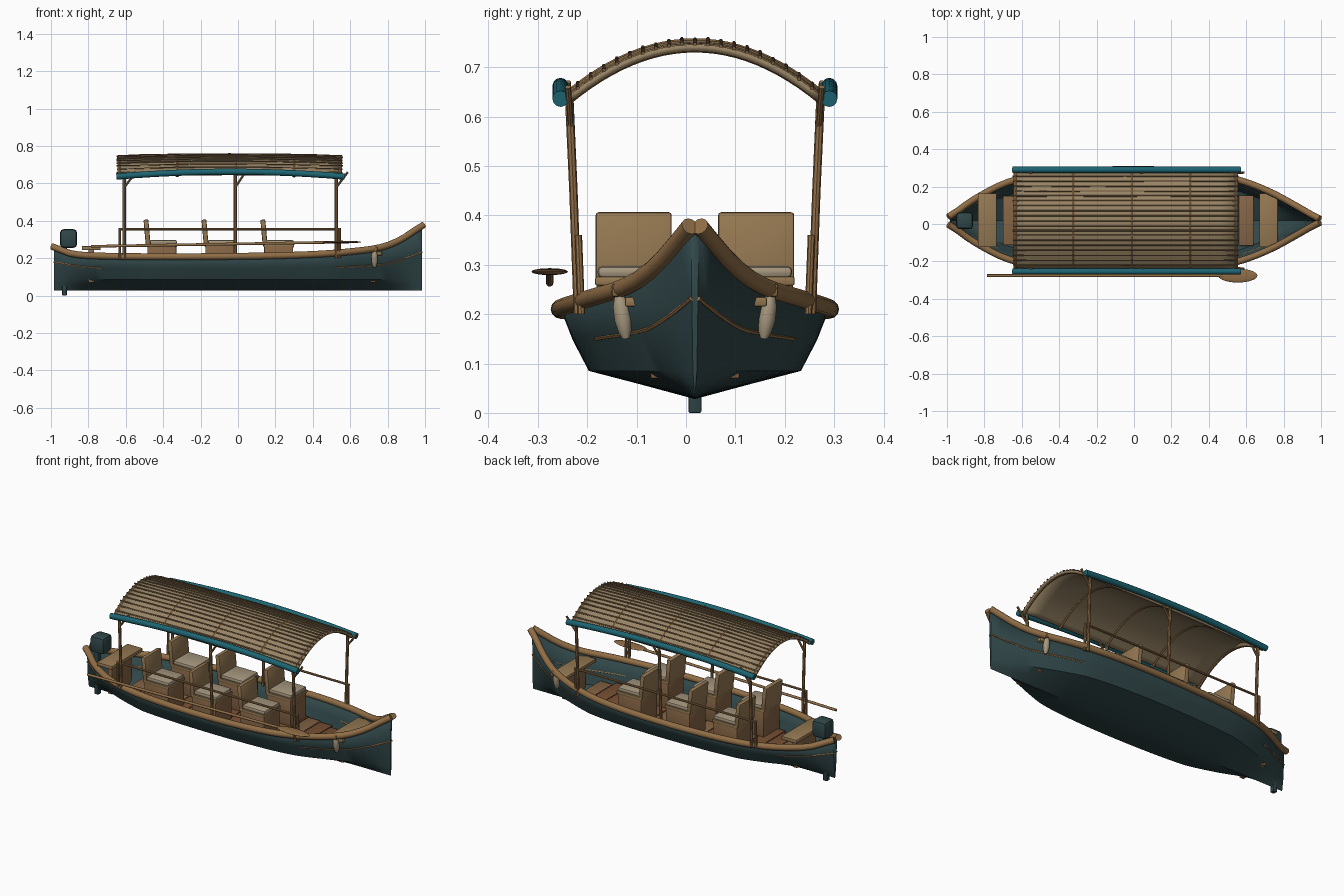
import bpy, bmesh, math, random
from mathutils import Vector, Matrix

if "Cube" in bpy.data.objects:
    bpy.data.objects.remove(bpy.data.objects["Cube"])

random.seed(4)
CY = 0.018  # boat centreline

def material(name, rgb):
    m = bpy.data.materials.new(name)
    m.diffuse_color = (*rgb, 1)
    m.use_nodes = True
    m.node_tree.nodes["Principled BSDF"].inputs["Base Color"].default_value = m.diffuse_color
    return m

HULL = material("dark_hull", (.03, .062, .066))
WOOD = material("wood", (.28, .155, .062))
SEAT = material("seat_wood", (.30, .19, .085))
BOX = material("box_wood", (.24, .13, .06))
PAD = material("cushion", (.38, .31, .21))
THATCH = material("thatch", (.31, .23, .13))
SLAT = material("slat", (.17, .105, .05))
TEAL = material("teal", (.012, .13, .17))
FLOOR = material("floor", (.20, .085, .035))

def finish(name, bm, mat, smooth=True, angle=40):
    bmesh.ops.recalc_face_normals(bm, faces=bm.faces[:])
    me = bpy.data.meshes.new(name)
    bm.to_mesh(me)
    bm.free()
    ob = bpy.data.objects.new(name, me)
    bpy.context.collection.objects.link(ob)
    ob.location.y = CY
    me.materials.append(mat)
    if smooth:
        bpy.ops.object.select_all(action='DESELECT')
        ob.select_set(True)
        bpy.context.view_layer.objects.active = ob
        bpy.ops.object.shade_smooth_by_angle(angle=math.radians(angle))
    return ob

def tube(name, pts, r, mat, sides=10):
    """Round bar swept along points; r may be a list of radii."""
    pts = [Vector(p) for p in pts]
    n = len(pts)
    rad = r if isinstance(r, list) else [r] * n
    d = pts[-1] - pts[0]
    ref = Vector((1, 0, 0)) if abs(d.x) < .7 * d.length else Vector((0, 0, 1))
    bm = bmesh.new()
    rings = []
    for i, p in enumerate(pts):
        t = (pts[min(i + 1, n - 1)] - pts[max(i - 1, 0)]).normalized()
        u = t.cross(ref).normalized()
        v = t.cross(u)
        rings.append([bm.verts.new(p + rad[i] * (u * math.cos(a) + v * math.sin(a)))
                      for a in (2 * math.pi * k / sides for k in range(sides))])
    for a, b in zip(rings, rings[1:]):
        for k in range(sides):
            bm.faces.new((a[k], a[(k + 1) % sides], b[(k + 1) % sides], b[k]))
    bm.faces.new(rings[0])
    bm.faces.new(rings[-1])
    return finish(name, bm, mat)

def box(name, lo, hi, mat, bevel=.006, tilt=0):
    lo, hi = Vector(lo), Vector(hi)
    bm = bmesh.new()
    bmesh.ops.create_cube(bm, size=1)
    bmesh.ops.scale(bm, vec=hi - lo, verts=bm.verts)
    if bevel:
        bmesh.ops.bevel(bm, geom=bm.edges[:], offset=bevel, segments=2, affect='EDGES', profile=.5)
    bmesh.ops.rotate(bm, cent=(0, 0, 0), matrix=Matrix.Rotation(tilt, 3, 'Y'), verts=bm.verts)
    bmesh.ops.translate(bm, vec=(lo + hi) / 2, verts=bm.verts)
    return finish(name, bm, mat)

def interp(table, x):
    """Smooth Catmull-style interpolation through (x, value) pairs."""
    x = max(table[0][0], min(table[-1][0], x))
    i = next(k for k in range(len(table) - 1) if x <= table[k + 1][0])
    slope = lambda a, b: (table[b][1] - table[a][1]) / (table[b][0] - table[a][0])
    last = len(table) - 1
    m0, m1 = slope(max(i - 1, 0), i + 1), slope(i, min(i + 2, last))
    (x0, y0), (x1, y1) = table[i], table[i + 1]
    h = x1 - x0
    t = (x - x0) / h
    return ((2*t**3 - 3*t*t + 1) * y0 + (t**3 - 2*t*t + t) * h * m0
            + (3*t*t - 2*t**3) * y1 + (t**3 - t*t) * h * m1)

BEAM = [(-.985, .018), (-.85, .115), (-.66, .208), (-.4, .255), (0, .272), (.35, .256),
        (.56, .215), (.72, .155), (.87, .075), (.985, .008)]
SHEER = [(-.985, .262), (-.9, .226), (-.8, .214), (-.5, .208), (0, .21), (.4, .22),
         (.65, .24), (.78, .262), (.88, .305), (.985, .378)]
beam = lambda x: interp(BEAM, x)
sheer = lambda x: interp(SHEER, x)
def chine(x):
    return beam(x) * (.79 - .3 * max(0, abs(x) - .5) / .5)
def side_y(x, z):
    f = (z - .085) / (sheer(x) - .085)
    return chine(x) + f * (beam(x) - chine(x))

# hull: lofted V sections, open on top
N = 44
XS = [-.985 + 1.97 * i / N for i in range(N + 1)]
bm = bmesh.new()
rows = []
for x in XS:
    b, s, c = beam(x), sheer(x), chine(x)
    half = [(b, s), ((b + c) / 2 + .004 * min(1, b / .1), (s + .085) / 2), (c, .085), (c * .5, .057)]
    sec = [(-y, z) for y, z in half] + [(0, .028)] + half[::-1]
    rows.append([bm.verts.new((x, y, z)) for y, z in sec])
for a, b in zip(rows, rows[1:]):
    for k in range(8):
        bm.faces.new((a[k], a[k + 1], b[k + 1], b[k]))
bm.faces.new(rows[0])
bm.faces.new(rows[-1])
hull = finish("hull", bm, HULL, angle=35)
mod = hull.modifiers.new("thickness", 'SOLIDIFY')
mod.thickness = .006

# gunwales, rub strips, fenders
for s, side in ((-1, "near"), (1, "far")):
    ends = [-.993] + XS[1:-1] + [.993]
    tube("gunwale_" + side, [(x, s * (beam(x) + .002), sheer(x)) for x in ends], .018, WOOD, 12)
    for tag, tab in (("bow", [(.52, .15), (.78, .168), (.9, .2), (.985, .232)]),
                     ("stern", [(-.985, .178), (-.86, .158), (-.72, .148)])):
        x0, x1 = tab[0][0], tab[-1][0]
        path = [x0 + (x1 - x0) * i / 12 for i in range(13)]
        tube(f"{tag}_rub_strip_{side}",
             [(x, s * (side_y(x, interp(tab, x)) + .001), interp(tab, x)) for x in path], .005, WOOD, 6)
    fy = s * (beam(.73) + .006)
    prof = [(0, .004), (.1, .011), (.3, .0165), (.6, .0175), (.85, .013), (1, .007)]
    tube("fender_" + side, [(.73, fy - s * .014 * (t + .2), .245 - .095 * t) for t, _ in prof],
         [r for _, r in prof], PAD, 12)
    box("fender_strap_" + side, (.715, fy - .012, .235), (.745, fy + .012, .262), WOOD, .005)

# floor planks
k = 0
x = -.70
while x < .60:
    w = min(chine(x), chine(x + .08)) * .98 + .004
    box(f"floor_plank_{k}", (x, -w, .10), (x + .08, w, .116), FLOOR if k % 3 else BOX, .002)
    x += .084
    k += 1

# end benches
box("stern_bench", (-.835, -.142, .243), (-.735, .146, .265), SEAT, .005)
box("bow_bench", (.67, -.142, .215), (.77, .146, .235), SEAT, .005)
box("stern_bench_support", (-.80, -.09, .07), (-.77, .09, .245), BOX, .003)
box("bow_bench_support", (.705, -.09, .07), (.735, .09, .217), BOX, .003)

# passenger seats, three rows of two
for row, x in enumerate((-.485, -.175, .14)):
    for s, side in ((-1, "near"), (1, "far")):
        y = s * .124
        n = f"_{row}_{side}"
        box("seat_box" + n, (x, y - .075, .11), (x + .155, y + .075, .262), BOX, .004)
        box("seat_base" + n, (x - .003, y - .078, .258), (x + .16, y + .078, .276), SEAT, .004)
        box("seat_cushion" + n, (x + .012, y - .073, .274), (x + .158, y + .073, .297), PAD, .009)
        box("seat_back" + n, (x - .014, y - .077, .265), (x + .012, y + .077, .406), SEAT, .006, -.09)

# canopy shell
X0, X1 = -.645, .555
def roof(x, y, lift=0):
    u = (x - (X0 + X1) / 2) / .6
    return (x, y, .638 + .102 * (1 - (y / .252) ** 2) + .010 * (1 - u * u) + lift)
bm = bmesh.new()
grid = [[bm.verts.new(roof(X0 + 1.2 * i / 12, -.252 + .504 * j / 24)) for j in range(25)] for i in range(13)]
for i in range(12):
    for j in range(24):
        bm.faces.new((grid[i][j], grid[i + 1][j], grid[i + 1][j + 1], grid[i][j + 1]))
shell = finish("canopy", bm, THATCH)
mod = shell.modifiers.new("thickness", 'SOLIDIFY')
mod.thickness, mod.offset = .012, 0

# canopy slats, arch ribs and edge rolls
for j in range(19):
    y = -.237 + .474 * j / 18
    a, b = X0 - random.uniform(0, .006), X1 + random.uniform(0, .006)
    tube(f"canopy_slat_{j}", [roof(a + (b - a) * i / 8, y, .007 + random.uniform(-.001, .002))
                              for i in range(9)], .0042, SLAT, 6)
for i, x in enumerate((-.635, -.325, -.012, .30, .545)):
    tube(f"canopy_rib_{i}", [roof(x, -.258 + .516 * j / 24, -.001) for j in range(25)], .0095, WOOD, 8)
for s, side in ((-1, "near"), (1, "far")):
    tube("canopy_edge_roll_" + side,
         [(x, s * .272, .662 - .026 * ((x + .04) / .61) ** 2)
          for x in (-.65 + 1.22 * i / 12 for i in range(13))], .0165, TEAL, 12)
    # posts with braces
    for i, x in enumerate((-.608, -.015, .525)):
        top = .655 if i == 1 else .645
        tube(f"canopy_post_{i}_{side}", [(x, s * .237, .20), (x, s * .246, .45), (x, s * .255, top)],
             .0085, WOOD, 8)
        tube(f"post_brace_{i}_{side}", [(x, s * .251, .578), (x + .062, s * .257, top + .015)],
             .006, WOOD, 8)
    # side rail
    tube("side_rail_" + side, [(-.635, s * .238, .355), (.545, s * .238, .355)], .0065, WOOD, 8)
    for i, x in enumerate((-.632, .542)):
        tube(f"rail_post_{i}_{side}", [(x, s * (beam(x) + .01 if x > 0 else .232), .2),
                                       (x, s * .236, .36)], .0075, WOOD, 8)

# paddle
py = -.294
tube("paddle_shaft", [(-.787, py, .263), (.52, py, .285)], .0075, WOOD, 10)
bm = bmesh.new()
bmesh.ops.create_uvsphere(bm, u_segments=20, v_segments=10, radius=1)
bmesh.ops.scale(bm, vec=(.105, .037, .007), verts=bm.verts)
bmesh.ops.translate(bm, vec=(.555, py, .286), verts=bm.verts)
finish("paddle_blade", bm, WOOD)

# outboard motor
box("motor_cover", (-.952, -.046, .255), (-.86, .046, .355), HULL, .02)
box("motor_leg", (-.94, -.013, 0), (-.915, .013, .265), HULL, .003)
